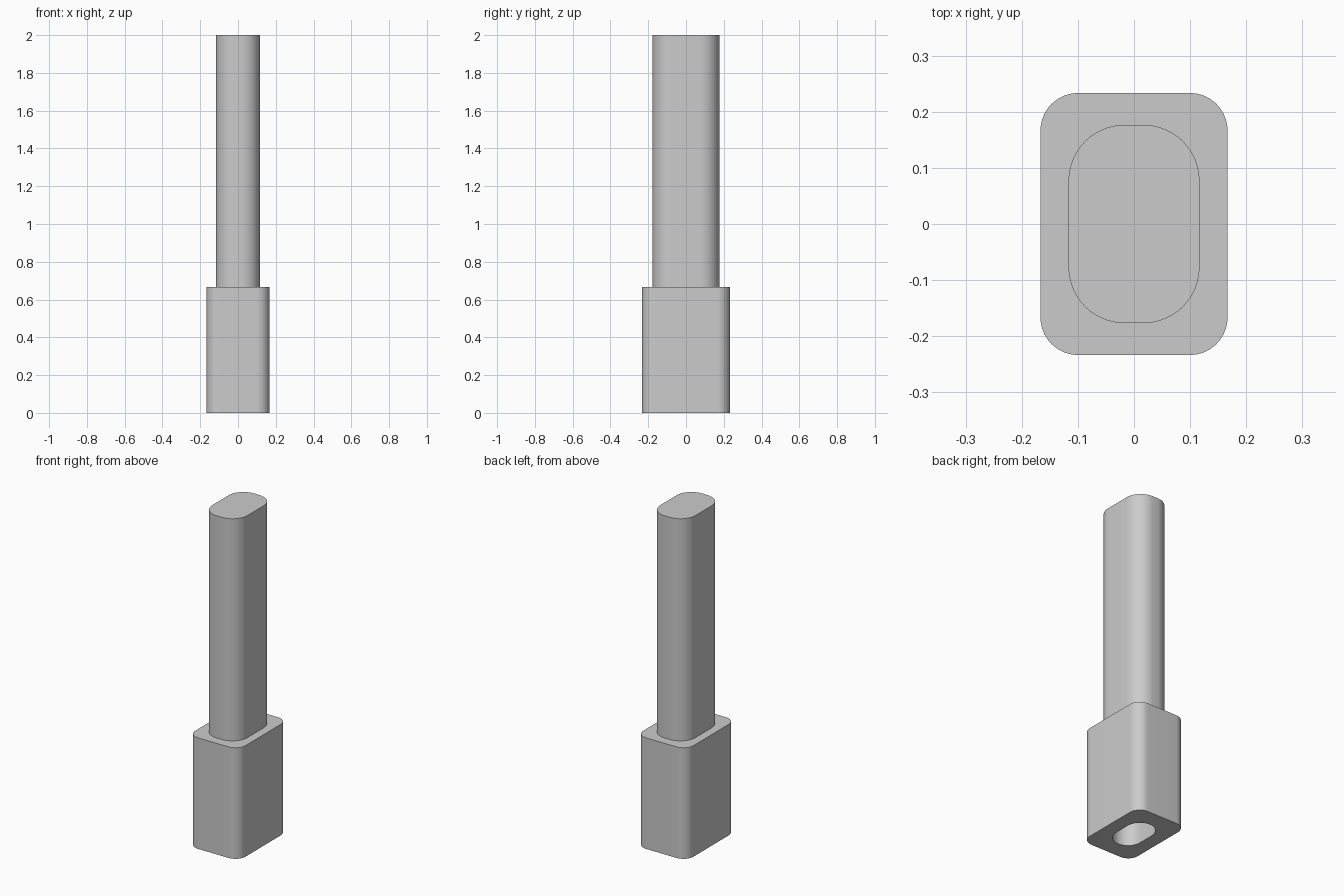
import bpy, bmesh
from math import cos, sin, pi

cube = bpy.data.objects.get("Cube")
if cube:
    bpy.data.objects.remove(cube, do_unlink=True)

UNIT = 1 / 30      # the part is sized in whole units, 60 tall
CORNER_STEPS = 16

grey = bpy.data.materials.new("plain_grey")
grey.use_nodes = True
colour = (0.6, 0.6, 0.6, 1)
grey.diffuse_color = colour
grey.node_tree.nodes["Principled BSDF"].inputs["Base Color"].default_value = colour


def rounded_ring(bm, width, length, radius, z):
    """Rounded rectangle outline, counter-clockwise from above."""
    ring = []
    corners = ((1, 1), (-1, 1), (-1, -1), (1, -1))
    for quarter, (sx, sy) in enumerate(corners):
        cx, cy = sx * (width / 2 - radius), sy * (length / 2 - radius)
        for step in range(CORNER_STEPS + 1):
            a = (quarter + step / CORNER_STEPS) * pi / 2
            ring.append(bm.verts.new((cx + radius * cos(a), cy + radius * sin(a), z)))
    return ring


def loft(name, sections):
    """Skin a run of outlines and cap the first and last."""
    bm = bmesh.new()
    rings = [rounded_ring(bm, *[v * UNIT for v in s]) for s in sections]
    n = len(rings[0])
    for a, b in zip(rings, rings[1:]):
        for i in range(n):
            j = (i + 1) % n
            bm.faces.new((a[i], a[j], b[j], b[i]))
    bm.faces.new(rings[0][::-1])
    bm.faces.new(rings[-1])
    bmesh.ops.remove_doubles(bm, verts=bm.verts, dist=1e-5)
    bmesh.ops.recalc_face_normals(bm, faces=bm.faces)
    mesh = bpy.data.meshes.new(name)
    bm.to_mesh(mesh)
    bm.free()
    mesh.materials.append(grey)
    obj = bpy.data.objects.new(name, mesh)
    bpy.context.collection.objects.link(obj)
    bpy.ops.object.select_all(action='DESELECT')
    obj.select_set(True)
    bpy.context.view_layer.objects.active = obj
    bpy.ops.object.shade_smooth_by_angle()
    return obj


# Block with a blind slot in its underside: width, length, corner radius, height
loft("socket_base", [
    (5, 8, 2.5, 15),
    (5, 8, 2.5, 0),
    (10, 14, 2, 0),
    (10, 14, 2, 20),
])

# Tall solid post, seated a little into the block
loft("post", [
    (7, 10.6, 3, 19),
    (7, 10.6, 3, 60),
])
